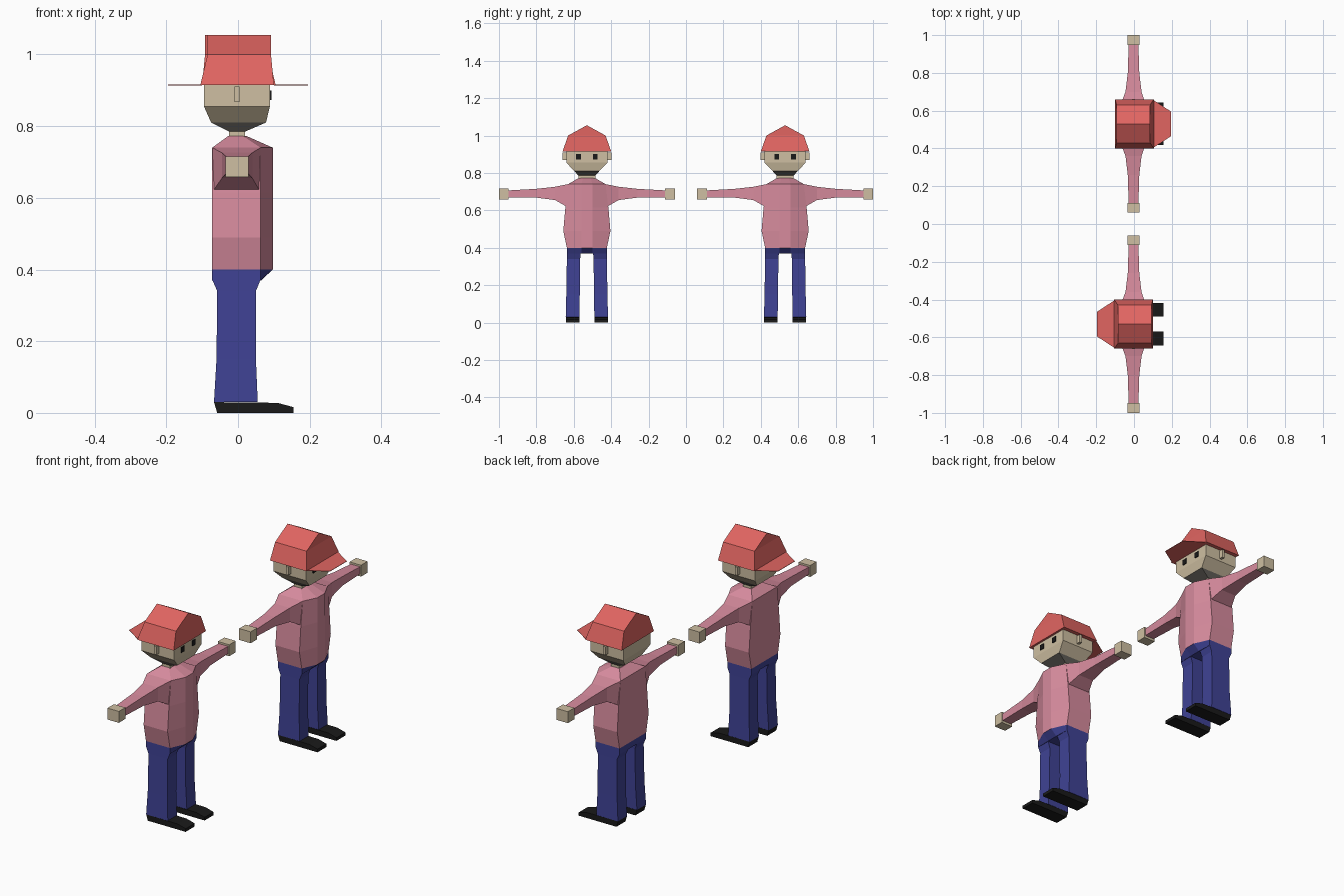
import bpy, bmesh

if "Cube" in bpy.data.objects:
    bpy.data.objects.remove(bpy.data.objects["Cube"])


def material(name, rgb):
    m = bpy.data.materials.new(name)
    m.diffuse_color = (*rgb, 1)
    m.use_nodes = True
    m.node_tree.nodes["Principled BSDF"].inputs["Base Color"].default_value = m.diffuse_color
    return m


SKIN = material("skin", (0.62, 0.52, 0.36))
PINK = material("pink_cloth", (0.68, 0.26, 0.34))
BLUE = material("blue_cloth", (0.05, 0.055, 0.3))
RED = material("red_cloth", (0.75, 0.13, 0.12))
BLACK = material("black", (0.01, 0.01, 0.01))
CHIN = material("chin_shade", (0.16, 0.15, 0.13))


def loft(name, rings, mat, y0):
    """Skin a closed solid through rings of equal point count."""
    bm = bmesh.new()
    loops = [[bm.verts.new((x, y + y0, z)) for x, y, z in r] for r in rings]
    n = len(loops[0])
    for a, b in zip(loops, loops[1:]):
        for i in range(n):
            j = (i + 1) % n
            bm.faces.new((a[i], a[j], b[j], b[i]))
    bm.faces.new(loops[0])
    bm.faces.new(loops[-1])
    bmesh.ops.remove_doubles(bm, verts=bm.verts, dist=0.0005)
    bmesh.ops.recalc_face_normals(bm, faces=bm.faces)
    me = bpy.data.meshes.new(name)
    bm.to_mesh(me)
    bm.free()
    me.materials.append(mat)
    ob = bpy.data.objects.new(name, me)
    bpy.context.collection.objects.link(ob)
    return ob


def rect(x0, x1, ya, yb, z):
    return [(x0, ya, z), (x1, ya, z), (x1, yb, z), (x0, yb, z)]


def slice_y(y, x0, x1, z0, z1):
    return [(x0, y, z0), (x1, y, z0), (x1, y, z1), (x0, y, z1)]


def body(z, w, back=-0.072, side=0.063, front=0.097, fw=0.03):
    return [(back, -w, z), (side, -w, z), (front, -fw, z),
            (front, fw, z), (side, w, z), (back, w, z)]


def figure(y0, cap_dir):
    # torso and hips
    loft("torso", [body(0.40, 0.107), body(0.49, 0.126), body(0.615, 0.115),
                   body(0.74, 0.10),
                   body(0.772, 0.045, -0.028, 0.015, 0.025, 0.02)], PINK, y0)
    loft("hips", [body(0.37, 0.107, front=0.065), body(0.40, 0.107)], BLUE, y0)

    # neck, head and chin
    loft("neck", [rect(-0.025, 0.02, -0.045, 0.045, z) for z in (0.76, 0.80)], SKIN, y0)
    loft("head", [rect(-0.075, 0.078, -0.067, 0.067, 0.81),
                  rect(-0.095, 0.089, -0.11, 0.11, 0.855),
                  rect(-0.095, 0.089, -0.11, 0.11, 0.92)], SKIN, y0)
    loft("chin", [rect(-0.025, 0.02, -0.045, 0.045, 0.785),
                  rect(-0.075, 0.078, -0.067, 0.067, 0.81)], CHIN, y0)

    # cap crown with ridge, and flat peak
    d = cap_dir
    loft("cap", [rect(-0.10 * d, 0.105 * d, -0.13, 0.13, 0.915),
                 rect(-0.092 * d, 0.085 * d, -0.10, 0.10, 1.0),
                 rect(-0.092 * d, 0.085 * d, 0, 0, 1.055)], RED, y0)
    peak = [(0.10 * d, -0.128), (0.195 * d, -0.066), (0.195 * d, 0.066), (0.10 * d, 0.128)]
    loft("cap_peak", [[(x, y, z) for x, y in peak] for z in (0.914, 0.916)], RED, y0)

    # mirrored parts
    for s in (-1, 1):
        loft("ear", [rect(-0.01, 0.004, s * 0.105, s * 0.131, z)
                     for z in (0.868, 0.91)], SKIN, y0)
        loft("eye", [rect(0.08, 0.093, s * 0.032, s * 0.057, z)
                     for z in (0.873, 0.90)], BLACK, y0)
        loft("arm", [slice_y(s * 0.10, -0.072, 0.063, 0.615, 0.74),
                     slice_y(s * 0.17, -0.045, 0.04, 0.655, 0.726),
                     slice_y(s * 0.27, -0.033, 0.028, 0.668, 0.715),
                     slice_y(s * 0.43, -0.028, 0.023, 0.67, 0.706)], PINK, y0)
        loft("hand", [slice_y(s * y, -0.035, 0.029, 0.658, 0.716)
                      for y in (0.418, 0.47)], SKIN, y0)
        loft("leg", [rect(-0.067, 0.055, s * 0.04, s * 0.113, 0.03),
                     rect(-0.06, 0.05, s * 0.038, s * 0.11, 0.15),
                     rect(-0.058, 0.05, s * 0.036, s * 0.107, 0.34),
                     rect(-0.072, 0.063, s * 0.033, s * 0.107, 0.372)], BLUE, y0)
        side = [(-0.058, 0), (0.155, 0), (0.155, 0.016), (0.11, 0.028), (-0.067, 0.03)]
        loft("shoe", [[(x, s * y, z) for x, z in side] for y in (0.04, 0.112)], BLACK, y0)


figure(0.53, 1)
figure(-0.53, -1)
